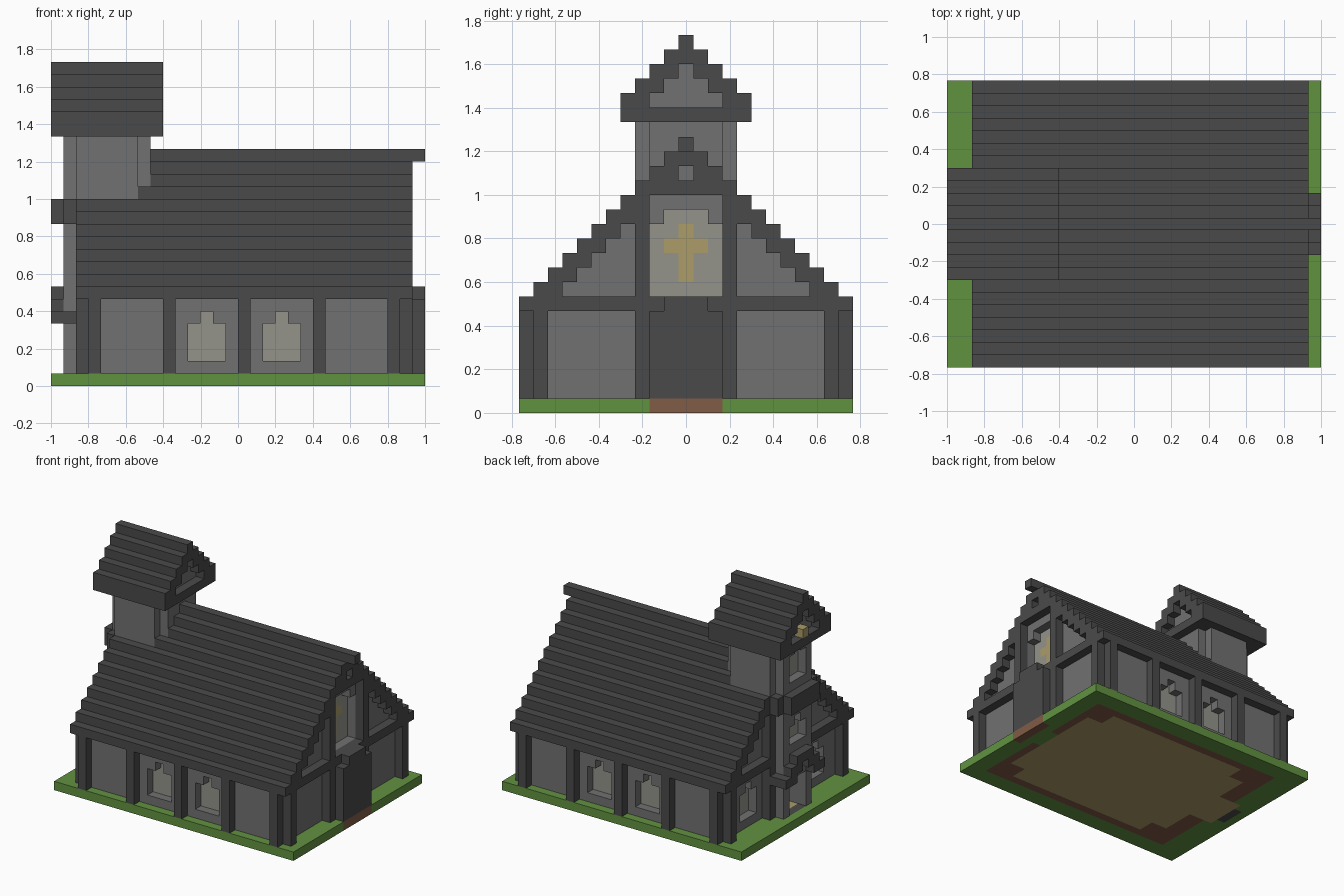
import bpy
import bmesh

U = 2 / 30  # size of one block

cube = bpy.data.objects.get("Cube")
if cube:
    bpy.data.objects.remove(cube)


def linear(v):
    v /= 255
    return v / 12.92 if v <= 0.04045 else ((v + 0.055) / 1.055) ** 2.4


def make_material(name, rgb):
    mat = bpy.data.materials.new(name)
    mat.use_nodes = True
    col = (*[linear(v) for v in rgb], 1)
    mat.diffuse_color = col
    bsdf = next(n for n in mat.node_tree.nodes if n.type == 'BSDF_PRINCIPLED')
    bsdf.inputs["Base Color"].default_value = col
    return mat


MATS = {
    "dark": make_material("dark_timber", (74, 74, 74)),
    "wall": make_material("grey_plaster", (113, 113, 113)),
    "glass": make_material("pale_glass", (148, 148, 139)),
    "grass": make_material("grass_green", (97, 146, 64)),
    "dirt": make_material("earth_brown", (128, 92, 69)),
    "tan": make_material("warm_tan", (172, 156, 105)),
}

# Block grid: x cell i spans i..i+1, y cell j is centred on j, z cell k spans k..k+1
cells = {}


def fill(part, col, xs, ys, zs, mirror=False):
    """Fill inclusive ranges of blocks; part None carves them away."""
    for i in range(xs[0], xs[1] + 1):
        for j in range(ys[0], ys[1] + 1):
            for k in range(zs[0], zs[1] + 1):
                for y in ((j, -j) if mirror else (j,)):
                    if part is None:
                        cells.pop((i, y, k), None)
                    else:
                        cells[i, y, k] = (part, col)


def across(part, col, xs, half, zs):
    """A run of blocks centred on y = 0."""
    fill(part, col, xs, (-half, half), zs)


# Ground slab with earth and floor set into it
across("ground", "grass", (-15, 14), 11, (0, 0))
across("ground", "dirt", (-12, 12), 9, (0, 0))
across("ground", "tan", (-10, 11), 8, (0, 0))
for i in (-10, 10):
    fill("ground", "dirt", (i, i + 1), (7, 8), (0, 0), True)
across("ground", "tan", (-13, -11), 2, (0, 0))
across("ground", "dark", (-14, -14), 1, (0, 0))
across("ground", "grass", (12, 12), 1, (0, 0))
across("ground", "dirt", (14, 14), 2, (0, 0))

# Side and end walls, with stepped gables
fill("side_walls", "wall", (-12, 12), (10, 10), (1, 7), True)
for i in (-12, 12):
    across("end_walls", "wall", (i, i), 9, (1, 7))
    for z in range(8, 17):
        across("end_walls", "wall", (i, i), 16 - z, (z, z))

# Main roof: stepped rows two blocks thick
for k in range(12):
    fill("main_roof", "dark", (-13, 13), (max(10 - k, 0), 11 - k), (7 + k, 7 + k), True)
across("main_roof", "dark", (14, 14), 0, (18, 18))

# Timber frame
for i in range(-12, 13, 6):
    fill("side_posts", "dark", (i, i), (11, 11), (1, 6), True)
for i in (-13, 13):
    fill("corner_posts", "dark", (i, i), (10, 10), (1, 6), True)
    fill("gable_posts", "dark", (i, i), (3, 3), (1, 14), True)
    across("gable_beams", "dark", (i, i), 10, (7, 7))
    across("gable_beams", "dark", (i, i), 2, (15, 15))

# Side windows
for x in (-4, 2):
    for xs, zs in (((x, x + 2), (2, 4)), ((x + 1, x + 1), (5, 5))):
        fill(None, None, xs, (10, 10), zs, True)
        fill("side_windows", "glass", xs, (9, 9), zs, True)

# End windows beside the tower
for ys, zs in (((5, 7), (2, 4)), ((6, 6), (5, 5))):
    fill(None, None, (-12, -12), ys, zs, True)
    fill("end_windows", "glass", (-11, -11), ys, zs, True)

# Large gable window with a cross
for half, zs in ((2, (8, 12)), (1, (13, 13))):
    across(None, None, (12, 12), half, zs)
    across("gable_window", "glass", (11, 11), half, zs)
across("gable_window", "tan", (11, 11), 0, (9, 12))
across("gable_window", "tan", (11, 11), 1, (11, 11))

# Closed entrance block
across("entrance", "dark", (13, 14), 2, (1, 6))
across("entrance", "dark", (13, 14), 1, (7, 7))

# Tower with cut corners
across("tower", "wall", (-14, -8), 2, (1, 19))
across("tower", "wall", (-13, -9), 3, (15, 19))

# Tower trim
across("tower_trim", "dark", (-15, -15), 2, (13, 14))
fill("tower_trim", "dark", (-14, -14), (3, 3), (13, 14), True)

# Tower windows and open doorway
for z, top in ((9, 10), (16, 18)):
    for half, zs in ((1, (z, top)), (0, (top + 1, top + 1))):
        across(None, None, (-14, -14), half, zs)
        across("tower_windows", "glass", (-13, -13), half, zs)
across(None, None, (-14, -10), 1, (1, 4))

# Stepped hood over the doorway
fill("door_hood", "dark", (-15, -15), (2, 3), (5, 5), True)
fill("door_hood", "dark", (-14, -14), (3, 3), (5, 5), True)
fill("door_hood", "dark", (-15, -15), (1, 2), (6, 6), True)
across("door_hood", "dark", (-15, -15), 1, (7, 7))

# Tower roof with recessed gables and a bell
across("tower_roof", "dark", (-15, -7), 4, (20, 21))
for z in range(22, 26):
    across("tower_roof", "dark", (-15, -7), 25 - z, (z, z))
for z in (21, 22, 23):
    across("tower_gables", "wall", (-14, -8), 23 - z, (z, z))
    for i in (-15, -7):
        across(None, None, (i, i), 23 - z, (z, z))
across("bell", "tan", (-15, -15), 0, (21, 21))


# Turn each part into a mesh of its exposed block faces
def build(part):
    mine = {c: v[1] for c, v in cells.items() if v[0] == part}
    cols = sorted(set(mine.values()))
    mesh = bpy.data.meshes.new(part)
    for c in cols:
        mesh.materials.append(MATS[c])
    bm = bmesh.new()
    verts = {}

    def vert(p):
        if p not in verts:
            verts[p] = bm.verts.new((p[0] * U, (p[1] - 0.5) * U, p[2] * U))
        return verts[p]

    for cell, col in mine.items():
        for axis in range(3):
            for side in (0, 1):
                near = list(cell)
                near[axis] += 2 * side - 1
                if tuple(near) in cells:
                    continue
                quad = []
                for a, b in ((0, 0), (1, 0), (1, 1), (0, 1)):
                    p = list(cell)
                    p[axis] += side
                    p[(axis + 1) % 3] += a
                    p[(axis + 2) % 3] += b
                    quad.append(vert(tuple(p)))
                face = bm.faces.new(quad if side else quad[::-1])
                face.material_index = cols.index(col)
    bm.normal_update()
    bmesh.ops.dissolve_limit(bm, angle_limit=0.01, verts=bm.verts[:],
                             edges=bm.edges[:], delimit={'MATERIAL'})
    bm.to_mesh(mesh)
    bm.free()
    bpy.context.collection.objects.link(bpy.data.objects.new(part, mesh))


for part in sorted({v[0] for v in cells.values()}):
    build(part)
